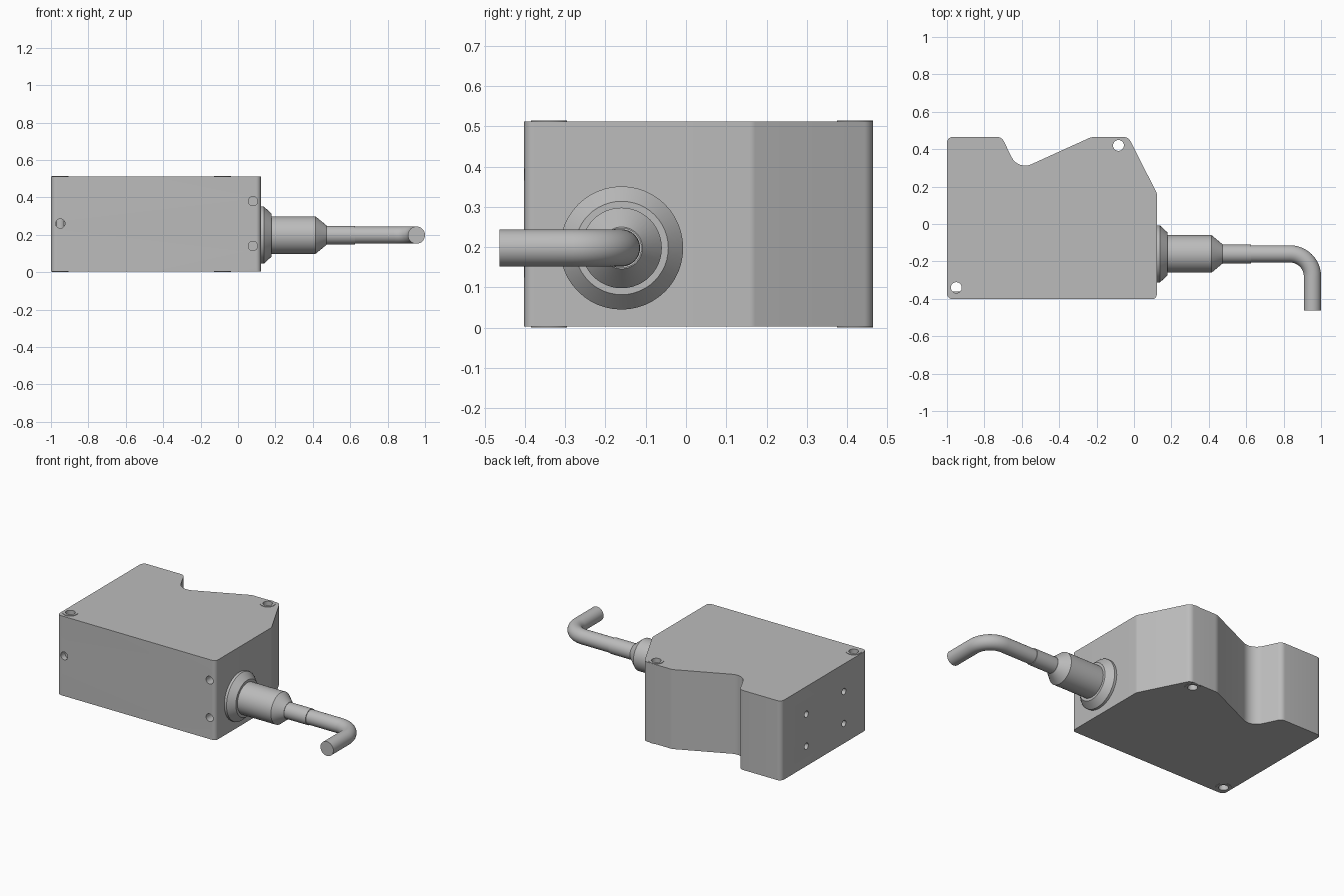
import bpy
import bmesh
from math import pi, sin, cos, tan, radians
from mathutils import Vector, Matrix

old = bpy.data.objects.get("Cube")
if old:
    bpy.data.objects.remove(old, do_unlink=True)

HEIGHT, PAD = 0.512, 0.003

grey = bpy.data.materials.new("satin_grey")
grey.use_nodes = True
colour = (0.50, 0.50, 0.50, 1)
grey.diffuse_color = colour
grey.node_tree.nodes["Principled BSDF"].inputs["Base Color"].default_value = colour


def add_object(name, bm):
    bmesh.ops.recalc_face_normals(bm, faces=bm.faces)
    mesh = bpy.data.meshes.new(name)
    bm.to_mesh(mesh)
    bm.free()
    mesh.materials.append(grey)
    obj = bpy.data.objects.new(name, mesh)
    bpy.context.collection.objects.link(obj)
    return obj


def smooth(obj):
    bpy.ops.object.select_all(action="DESELECT")
    obj.select_set(True)
    bpy.context.view_layer.objects.active = obj
    bpy.ops.object.shade_smooth_by_angle(angle=radians(25))


def fillet(corners, steps=8):
    """Round every (x, y, radius) corner of a closed outline."""
    out = []
    for i, (x, y, r) in enumerate(corners):
        p = Vector((x, y))
        a = (Vector(corners[i - 1][:2]) - p).normalized()
        b = (Vector(corners[(i + 1) % len(corners)][:2]) - p).normalized()
        half = a.angle(b) / 2
        centre = p + (a + b).normalized() * r / sin(half)
        start = p + a * r / tan(half) - centre
        end = p + b * r / tan(half) - centre
        sweep = start.angle_signed(end)
        for k in range(steps + 1):
            t = -sweep * k / steps
            out.append(centre + Matrix.Rotation(t, 2) @ start)
    return out


def cylinder(bm, centre, radius, depth, axis, segments=32):
    turn = Vector((0, 0, 1)).rotation_difference(Vector(axis)).to_matrix().to_4x4()
    bmesh.ops.create_cone(bm, cap_ends=True, segments=segments, radius1=radius,
                          radius2=radius, depth=depth,
                          matrix=Matrix.Translation(centre) @ turn)


def cut(obj, cutter):
    cutter.hide_render = True
    mod = obj.modifiers.new("holes", "BOOLEAN")
    mod.operation = "DIFFERENCE"
    mod.solver = "EXACT"
    mod.object = cutter
    bpy.ops.object.select_all(action="DESELECT")
    bpy.context.view_layer.objects.active = obj
    obj.select_set(True)
    bpy.ops.object.modifier_apply(modifier=mod.name)


# Housing: notched outline with rounded corners
outline = fillet([
    (-1, -0.402, 0.03), (0.122, -0.402, 0.025), (0.122, 0.165, 0.03),
    (-0.03, 0.465, 0.04), (-0.228, 0.465, 0.08), (-0.62, 0.287, 0.08),
    (-0.707, 0.465, 0.04), (-1, 0.465, 0.03)])
bm = bmesh.new()
face = bm.faces.new([bm.verts.new((p.x, p.y, PAD)) for p in outline])
walls = bmesh.ops.extrude_face_region(bm, geom=[face])["geom"]
bmesh.ops.translate(bm, vec=(0, 0, HEIGHT - PAD),
                    verts=[v for v in walls if isinstance(v, bmesh.types.BMVert)])
housing = add_object("housing", bm)

# Mounting holes through the housing, and blind screw holes in its sides
mounts = [(-0.95, -0.34), (-0.083, 0.42)]
bm = bmesh.new()
for x, y in mounts:
    cylinder(bm, (x, y, HEIGHT / 2), 0.029, 1, (0, 0, 1))
for x, z in [(0.08, 0.38), (0.08, 0.14)]:
    cylinder(bm, (x, -0.40, z), 0.025, 0.12, (0, 1, 0))
cylinder(bm, (-0.95, -0.40, 0.26), 0.025, 0.08, (0, 1, 0))
for y in (0.21, -0.17):
    for z in (0.13, 0.335):
        cylinder(bm, (-1, y, z), 0.02, 0.12, (1, 0, 0))
cutter = add_object("hole_cutter", bm)
cut(housing, cutter)
bpy.data.objects.remove(cutter, do_unlink=True)
smooth(housing)

# Raised ring pads around the mounting holes, top and bottom
for i, (x, y) in enumerate(mounts):
    for side, low in (("top", HEIGHT), ("bottom", 0)):
        bm = bmesh.new()
        rings = []
        for r, z in ((0.029, low), (0.045, low), (0.045, low + PAD), (0.029, low + PAD)):
            rings.append([bm.verts.new((x + r * cos(k * pi / 16), y + r * sin(k * pi / 16), z))
                          for k in range(32)])
        for j in range(4):
            a, b = rings[j], rings[(j + 1) % 4]
            for k in range(32):
                n = (k + 1) % 32
                bm.faces.new((a[k], a[n], b[n], b[k]))
        smooth(add_object(f"{side}_pad_{i + 1}", bm))

# Cable gland: turned parts about one axis
AXIS_Y, AXIS_Z = -0.16, 0.198


def turned(name, profile, segments=48):
    bm = bmesh.new()
    verts = [bm.verts.new((x, AXIS_Y + r, AXIS_Z)) for x, r in profile]
    edges = [bm.edges.new(pair) for pair in zip(verts, verts[1:])]
    bmesh.ops.spin(bm, geom=verts + edges, cent=(0, AXIS_Y, AXIS_Z), axis=(1, 0, 0),
                   angle=2 * pi, steps=segments)
    bmesh.ops.remove_doubles(bm, verts=bm.verts, dist=0.0001)
    smooth(add_object(name, bm))


turned("gland_flange", [(0.12, 0), (0.12, 0.153), (0.138, 0.153), (0.178, 0.116), (0.178, 0)])
turned("gland_barrel", [(0.17, 0), (0.17, 0.1), (0.415, 0.1), (0.473, 0.052), (0.473, 0)])
turned("cable_sleeve", [(0.46, 0), (0.46, 0.05), (0.625, 0.05), (0.625, 0)])

# Cable: swept round section with one quarter bend
BEND, END_X, RADIUS = 0.12, 0.954, 0.046
path = [((0.61, AXIS_Y), 0)]
for k in range(13):
    t = k * pi / 24
    path.append(((END_X - BEND + BEND * sin(t), AXIS_Y - BEND + BEND * cos(t)), t))
path.append(((END_X, -0.463), pi / 2))
bm = bmesh.new()
rings = []
for (x, y), t in path:
    ring = []
    for k in range(32):
        a = k * pi / 16
        side = RADIUS * cos(a)
        ring.append(bm.verts.new((x + side * sin(t), y + side * cos(t),
                                  AXIS_Z + RADIUS * sin(a))))
    rings.append(ring)
for a, b in zip(rings, rings[1:]):
    for k in range(32):
        n = (k + 1) % 32
        bm.faces.new((a[k], a[n], b[n], b[k]))
bm.faces.new(rings[0])
bm.faces.new(rings[-1])
smooth(add_object("cable", bm))
